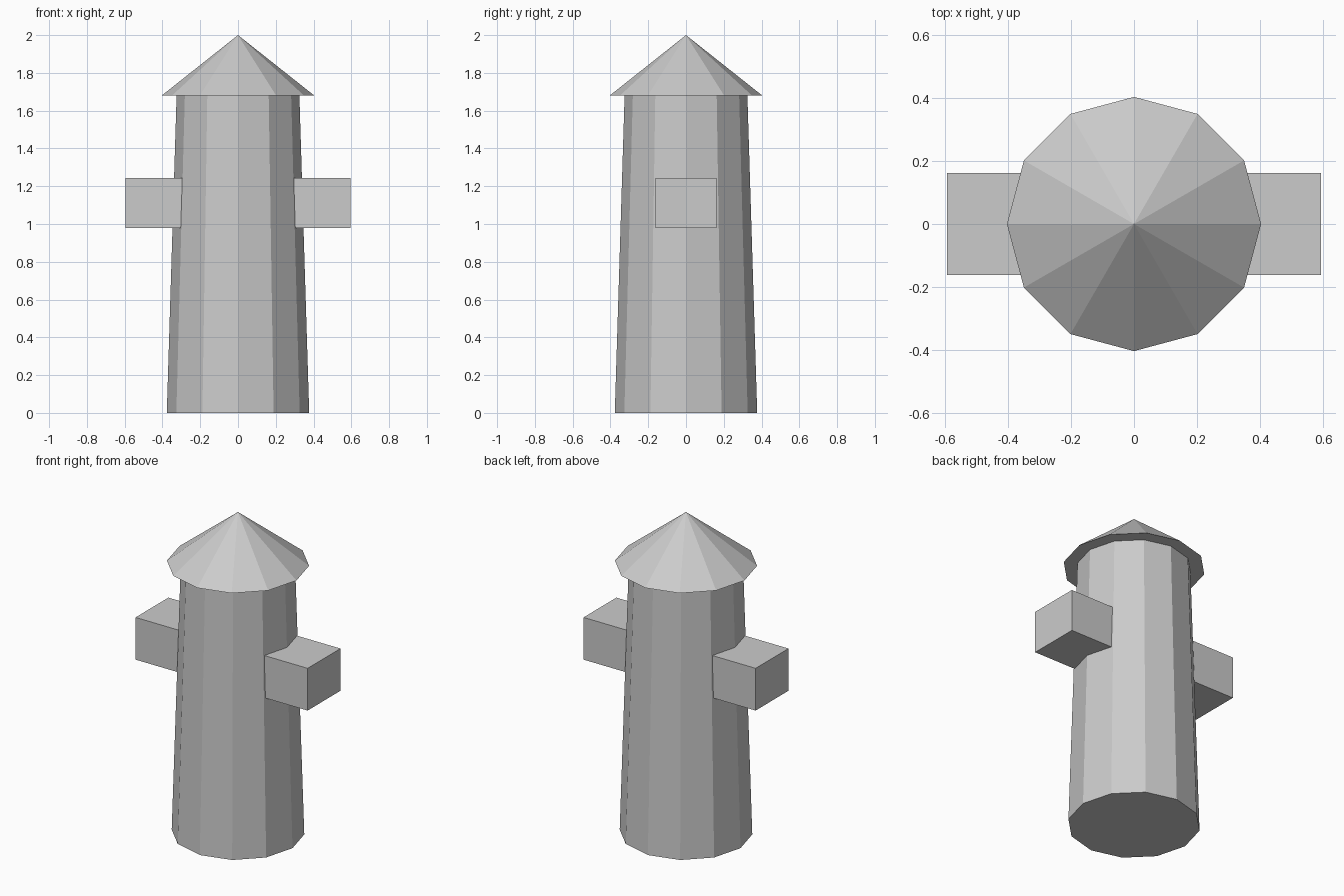
import bpy
import math

if "Cube" in bpy.data.objects:
    bpy.data.objects.remove(bpy.data.objects["Cube"])

SIDES = 12

grey = bpy.data.materials.new("light grey")
grey.diffuse_color = (0.6, 0.6, 0.6, 1.0)
grey.use_nodes = True
grey.node_tree.nodes["Principled BSDF"].inputs["Base Color"].default_value = grey.diffuse_color


def finish(name):
    obj = bpy.context.object
    obj.name = name
    obj.data.materials.append(grey)
    return obj


def tapered(name, r_bottom, r_top, z0, z1):
    """Twelve-sided upright cone section with corners on the x and y axes."""
    bpy.ops.mesh.primitive_cone_add(
        vertices=SIDES, radius1=r_bottom, radius2=r_top, depth=z1 - z0,
        end_fill_type='NGON', location=(0, 0, (z0 + z1) / 2))
    return finish(name)


# Tapered body
tapered("body", 0.377, 0.325, 0.0, 1.68)

# Overhanging pointed cap
tapered("cap", 0.404, 0.0, 1.68, 2.0)

# Square bar passing through the body, forming both side outlets
bpy.ops.mesh.primitive_cube_add(size=1, location=(0, 0, 1.112))
bar = finish("side_outlets")
bar.scale = (1.19, 0.324, 0.264)
bpy.ops.object.transform_apply(location=False, rotation=False, scale=True)
